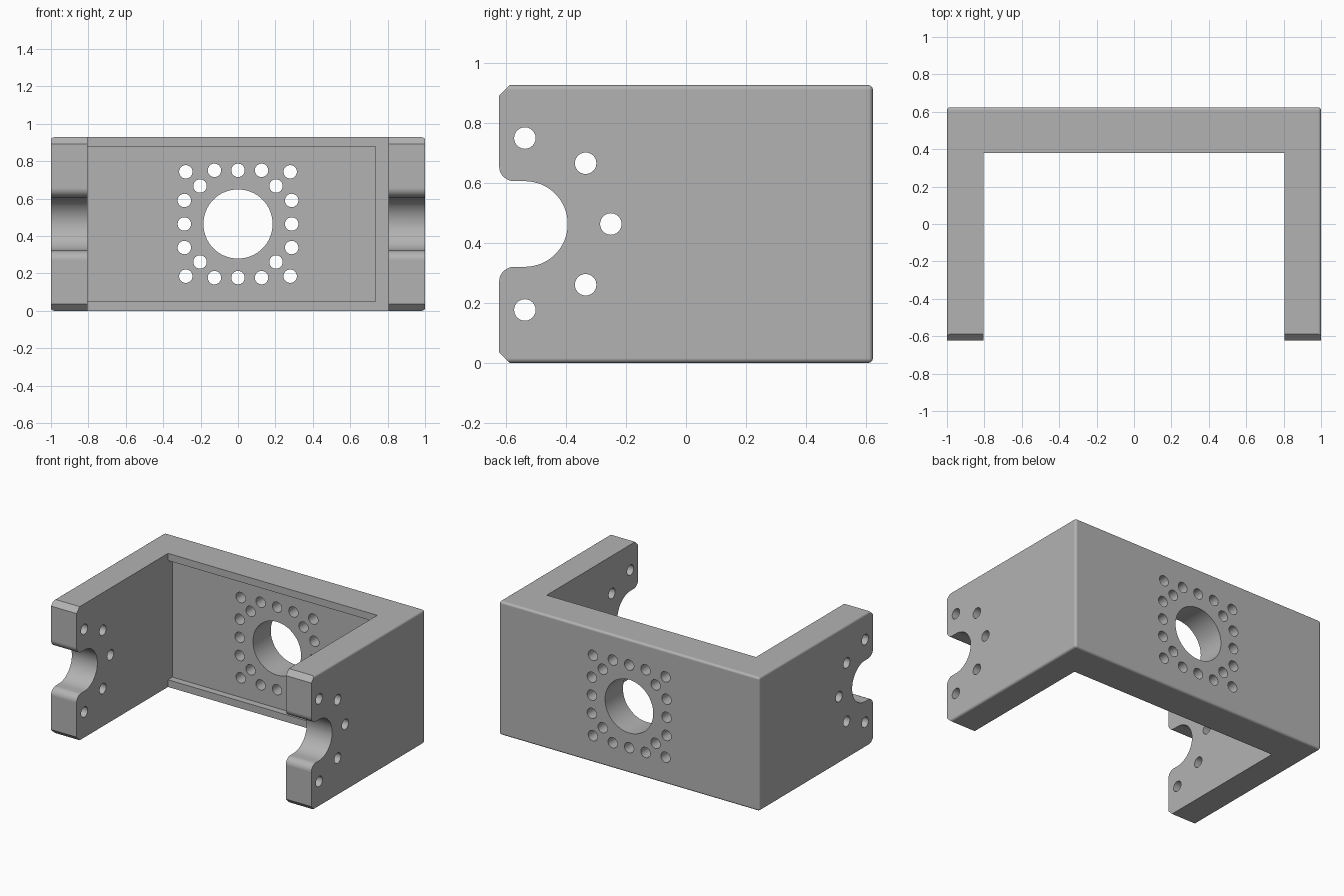
import bpy, bmesh
from math import sin, cos, pi, radians
from mathutils import Vector

cube = bpy.data.objects.get("Cube")
if cube:
    bpy.data.objects.remove(cube, do_unlink=True)

# Main sizes
HX, HY, H = 1.0, 0.624, 0.928
MID = H / 2
ARM_IN = 0.804      # inner face of the arms
WALL_Y = 0.38       # front face of the back wall
HOLE_R = 0.036
RING = 0.287        # bolt ring radius
NOTCH_Y, NOTCH_R = -0.538, 0.143

grey = bpy.data.materials.new("grey metal")
grey.use_nodes = True
grey.diffuse_color = (0.45, 0.45, 0.45, 1)
grey.node_tree.nodes["Principled BSDF"].inputs["Base Color"].default_value = (0.45, 0.45, 0.45, 1)


def make_object(name, bm):
    bmesh.ops.recalc_face_normals(bm, faces=bm.faces)
    mesh = bpy.data.meshes.new(name)
    bm.to_mesh(mesh)
    bm.free()
    obj = bpy.data.objects.new(name, mesh)
    bpy.context.collection.objects.link(obj)
    mesh.materials.append(grey)
    return obj


def add_prism(bm, points, direction):
    """Extrude a closed outline along a vector."""
    face = bm.faces.new([bm.verts.new(p) for p in points])
    new = bmesh.ops.extrude_face_region(bm, geom=[face])["geom"]
    verts = [v for v in new if isinstance(v, bmesh.types.BMVert)]
    bmesh.ops.translate(bm, verts=verts, vec=Vector(direction))


def add_box(bm, x0, x1, y0, y1, z0, z1):
    add_prism(bm, [(x0, y0, z0), (x1, y0, z0), (x1, y1, z0), (x0, y1, z0)], (0, 0, z1 - z0))


def arc(cu, cv, r, start, end, n):
    """Points of an arc in a plane, angles in degrees."""
    angles = [radians(start + (end - start) * i / n) for i in range(n + 1)]
    return [(cu + r * cos(a), cv + r * sin(a)) for a in angles]


def circle(cu, cv, r, n):
    return arc(cu, cv, r, 0, 360, n)[:-1]


def across(bm, outline):
    """Cutter through both arms, outline in y and z."""
    add_prism(bm, [(-1.2, y, z) for y, z in outline], (2.4, 0, 0))


def through_wall(bm, outline):
    """Cutter through the back wall, outline in x and z."""
    add_prism(bm, [(x, 0.2, z) for x, z in outline], (0, 0.6, 0))


def cut(target, name, bm):
    cutter = make_object(name, bm)
    cutter.hide_render = True
    mod = target.modifiers.new(name, "BOOLEAN")
    mod.operation, mod.solver, mod.object = "DIFFERENCE", "EXACT", cutter
    graph = bpy.context.evaluated_depsgraph_get()
    mesh = bpy.data.meshes.new_from_object(target.evaluated_get(graph))
    target.modifiers.clear()
    target.data = mesh
    bpy.data.objects.remove(cutter, do_unlink=True)


# Solid block with rounded outer edges on the sides and back
bm = bmesh.new()
add_box(bm, -HX, HX, -HY, HY, 0, H)


def rounded(edge):
    mid = (edge.verts[0].co + edge.verts[1].co) / 2
    return mid.y > -HY + 0.01


bmesh.ops.bevel(bm, geom=[e for e in bm.edges if rounded(e)], offset=0.016,
                segments=4, profile=0.5, affect="EDGES")
bracket = make_object("bracket", bm)

# Open space between the arms
bm = bmesh.new()
add_box(bm, -ARM_IN, ARM_IN, -1, WALL_Y, -0.2, H + 0.2)
cut(bracket, "opening_cutter", bm)

# Shallow pocket in the back wall
bm = bmesh.new()
add_box(bm, -ARM_IN, 0.735, 0.3, WALL_Y + 0.048, 0.05, H - 0.05)
cut(bracket, "pocket_cutter", bm)

# Centre bore and bolt holes in the back wall
bm = bmesh.new()
through_wall(bm, circle(0, MID, 0.185, 64))
diag = RING * cos(pi / 4)
spots = {(0, RING), (0, -RING), (RING, 0), (-RING, 0)}
for sx in (-1, 1):
    for sz in (-1, 1):
        for x, z in ((diag, diag), (0.126, RING), (RING, 0.126), (0.279, 0.279)):
            spots.add((sx * x, sz * z))
for x, z in sorted(spots):
    through_wall(bm, circle(x, MID + z, HOLE_R, 24))
cut(bracket, "wall_hole_cutter", bm)

# Rounded notch, bolt holes and corner chamfers on the arms
bm = bmesh.new()
fillet = 0.05
top = MID + NOTCH_R + fillet
low = MID - NOTCH_R - fillet
outline = [(-0.8, top)] + arc(-HY + fillet, top, fillet, 180, 270, 8)
outline += arc(NOTCH_Y, MID, NOTCH_R, 90, -90, 32)
outline += arc(-HY + fillet, low, fillet, 90, 180, 8) + [(-0.8, low)]
across(bm, outline)
for degrees in (-90, -45, 0, 45, 90):
    a = radians(degrees)
    across(bm, circle(NOTCH_Y + RING * cos(a), MID + RING * sin(a), HOLE_R, 24))
c = 0.035
for z, s in ((0, 1), (H, -1)):
    across(bm, [(-HY - c, z + s * 2 * c), (-HY + 2 * c, z - s * c), (-HY - c, z - s * c)])
cut(bracket, "arm_cutter", bm)

# Smooth curved surfaces, keep flat faces flat
bpy.ops.object.select_all(action="DESELECT")
bracket.select_set(True)
bpy.context.view_layer.objects.active = bracket
bpy.ops.object.shade_smooth_by_angle(angle=radians(30))
normals = bracket.modifiers.new("flat_normals", "WEIGHTED_NORMAL")
normals.keep_sharp = True
normals.weight = 100
